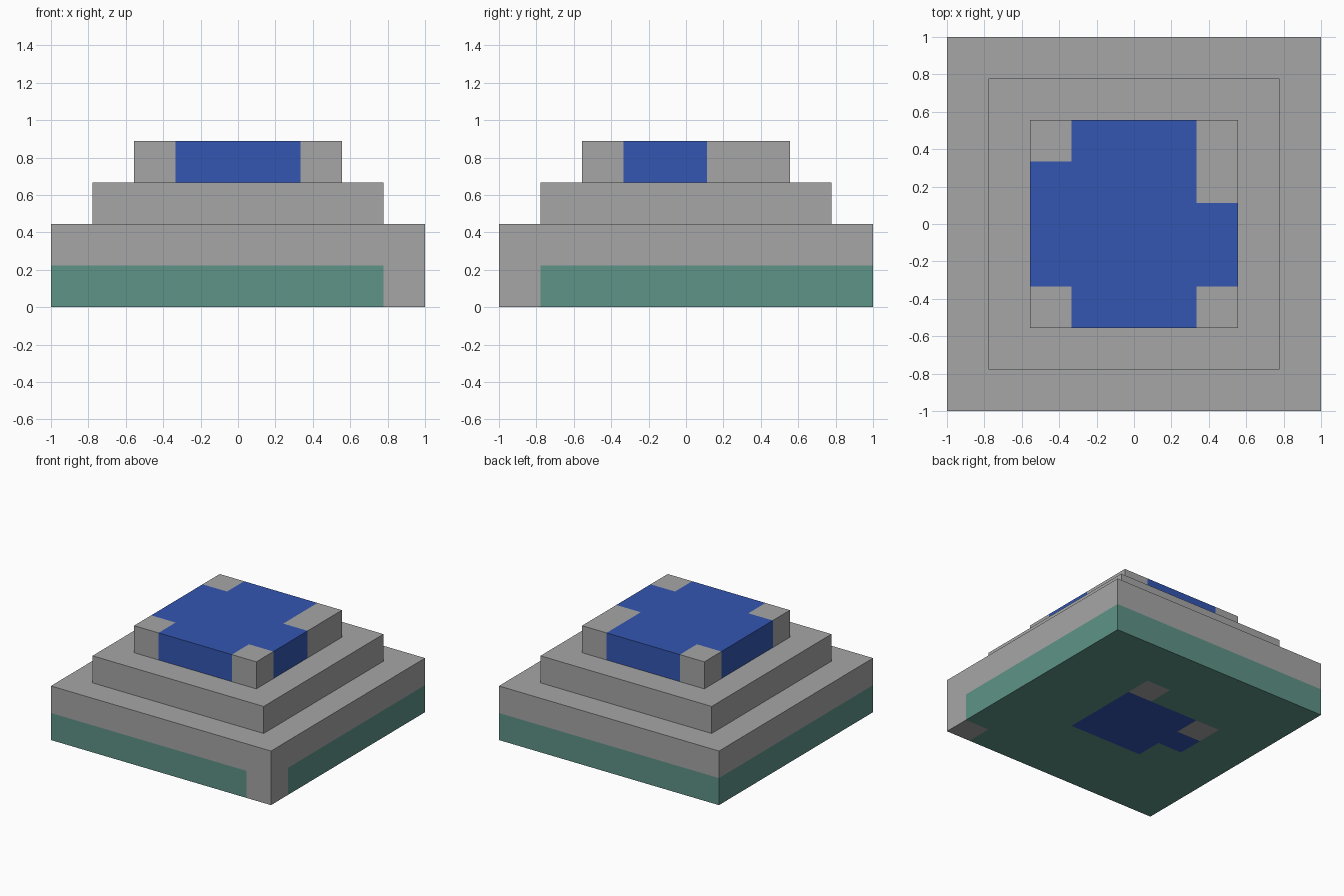
import bpy
import bmesh
from mathutils import Matrix, Vector

cube = bpy.data.objects.get("Cube")
if cube:
    bpy.data.objects.remove(cube, do_unlink=True)

U = 2 / 9  # one block


def make_material(name, colour):
    mat = bpy.data.materials.new(name)
    mat.use_nodes = True
    mat.diffuse_color = (*colour, 1)
    mat.node_tree.nodes["Principled BSDF"].inputs["Base Color"].default_value = (*colour, 1)
    return mat


GREY, GREEN, BLUE = range(3)
MATERIALS = [
    make_material("stone grey", (0.38, 0.38, 0.38)),
    make_material("sea green", (0.112, 0.292, 0.242)),
    make_material("deep blue", (0.033, 0.093, 0.445)),
]


def slab(name, width, bottom, height, rule=None):
    """Square slab measured in blocks; a colour rule cuts it along block lines."""
    bm = bmesh.new()
    bmesh.ops.create_cube(bm, size=U)
    bmesh.ops.scale(bm, vec=(width, width, height), verts=bm.verts)
    bmesh.ops.translate(bm, vec=(0, 0, (bottom + height / 2) * U), verts=bm.verts)
    if rule:
        cuts = [(axis, k - width / 2) for axis in (0, 1) for k in range(1, width)]
        cuts += [(2, bottom + k) for k in range(1, height)]
        for axis, position in cuts:
            normal = Vector((0, 0, 0))
            normal[axis] = 1
            bmesh.ops.bisect_plane(bm, geom=bm.verts[:] + bm.edges[:] + bm.faces[:],
                                   plane_co=normal * position * U, plane_no=normal)
        bm.normal_update()
        for face in bm.faces:
            # Step half a block inwards to find the block behind this face
            block = (face.calc_center_median() - face.normal * U / 2) / U
            face.material_index = rule(round(block.x), round(block.y), block.z, face.normal.z < -0.5)
    mesh = bpy.data.meshes.new(name)
    bm.to_mesh(mesh)
    bm.free()
    for mat in MATERIALS:
        mesh.materials.append(mat)
    obj = bpy.data.objects.new(name, mesh)
    bpy.context.collection.objects.link(obj)
    return obj


def base_colour(x, y, z, underside):
    # Green lower course with one grey corner and a blue patch beneath
    if z > 1 or (x, y) == (4, -4):
        return GREY
    if underside:
        if (x, y) in {(1, 2), (-2, 1)}:
            return GREY
        if max(abs(x), abs(y)) <= 1 or (x, y) == (-2, 0):
            return BLUE
    return GREEN


def top_colour(x, y, z, underside):
    # Blue centre with grey corners, one of them two blocks long
    corner = abs(x) == 2 and abs(y) == 2
    return GREY if corner or (x, y) == (2, 1) else BLUE


slab("base_step", 9, 0, 2, base_colour)
slab("middle_step", 7, 2, 1)
slab("top_step", 5, 3, 1, top_colour)
